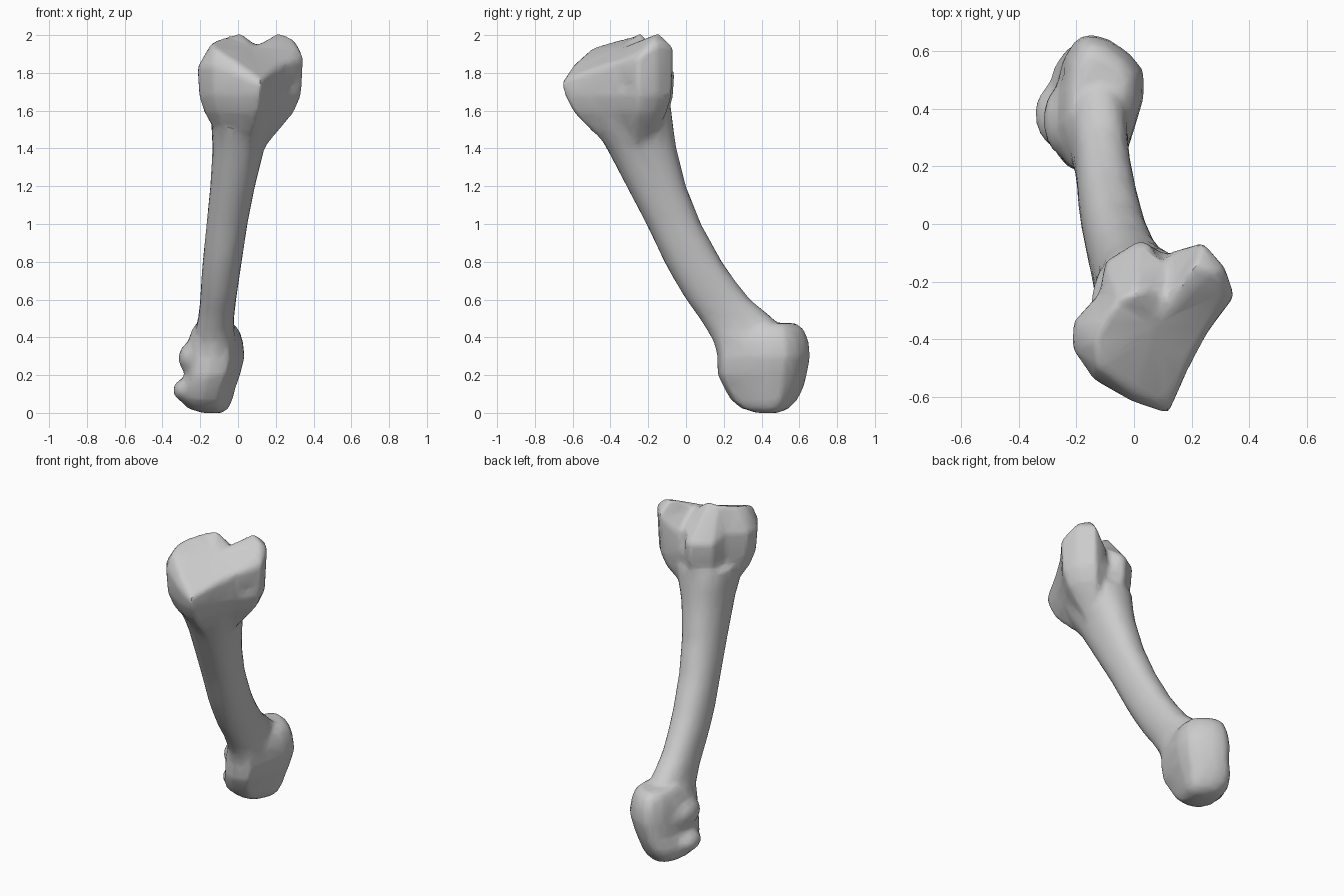
import bpy, bmesh, math
from mathutils import Vector

if "Cube" in bpy.data.objects:
    bpy.data.objects.remove(bpy.data.objects["Cube"])


def loft(name, rings):
    """Closed skin through rings that share one point count."""
    bm = bmesh.new()
    rows = [[bm.verts.new(p) for p in ring] for ring in rings]
    n = len(rows[0])
    for a, b in zip(rows, rows[1:]):
        for i in range(n):
            j = (i + 1) % n
            bm.faces.new((a[i], a[j], b[j], b[i]))
    for row in (rows[0], rows[-1]):
        mid = bm.verts.new(sum((v.co for v in row), Vector()) / n)
        for i in range(n):
            bm.faces.new((row[i], row[(i + 1) % n], mid))
    bmesh.ops.recalc_face_normals(bm, faces=bm.faces)
    me = bpy.data.meshes.new(name)
    bm.to_mesh(me)
    bm.free()
    ob = bpy.data.objects.new(name, me)
    bpy.context.collection.objects.link(ob)
    return ob


def oval(z, x0, x1, y0, y1, n=24, power=0.9):
    ring = []
    for i in range(n):
        a = 2 * math.pi * i / n
        c, s = math.cos(a), math.sin(a)
        ring.append(((x0 + x1) / 2 + (x1 - x0) / 2 * math.copysign(abs(c) ** power, c),
                     (y0 + y1) / 2 + (y1 - y0) / 2 * math.copysign(abs(s) ** power, s), z))
    return ring


def knob(name, loc, size, rot=(0, 0, 0)):
    bpy.ops.mesh.primitive_uv_sphere_add(segments=20, ring_count=12, radius=1, location=loc, rotation=rot)
    ob = bpy.context.object
    ob.name, ob.scale = name, size
    return ob


# Curved shaft: z, x range, y range
sections = [
    (.12, -0.24, -0.06, .28, .50), (.25, -0.24, -0.03, .18, .52),
    (.38, -0.235, -0.01, .145, .53), (.44, -0.225, -0.02, .11, .52),
    (.51, -0.21, -0.02, .065, .45), (.6, -0.20, -0.01, 0, .34), (.7, -0.195, .005, -.06, .26),
    (.8, -0.187, .02, -.115, .19), (1.0, -0.167, .05, -.21, .08),
    (1.2, -0.147, .09, -.315, 0), (1.4, -0.135, .14, -.42, -.05),
    (1.5, -0.14, .18, -.48, -.065), (1.62, -0.15, .22, -.52, -.08)]
shaft = loft("shaft", [oval(*s) for s in sections])

# Lower head: kite-shaped outline (0..1 in x and y), stretched per level
kite = [(.45, 0), (.75, .05), (.88, .3), (1, .55), (1, .74), (.85, .86), (.62, .96),
        (.4, 1), (.25, .96), (.12, .83), (.03, .6), (0, .35), (.15, .08)]
levels = [(0, -.19, -.08, .37, .49), (.025, -.27, -.05, .29, .55), (.07, -.31, -.03, .235, .592),
          (.13, -.31, -.015, .20, .622), (.2, -.285, .01, .165, .642), (.3, -.28, .035, .165, .66),
          (.38, -.265, .025, .16, .652), (.44, -.245, .005, .2, .628), (.475, -.22, -.03, .28, .585)]
lower_head = loft("lower_head", [[(x0 + u * (x1 - x0), y0 + v * (y1 - y0), z) for u, v in kite]
                                 for z, x0, x1, y0, y1 in levels])

# Upper end: flared outline, then the tilted joint surface
rim = [(.12, -.66, 1.75), (.19, -.50, 1.80), (.26, -.37, 1.85), (.35, -.25, 1.88),
       (.315, -.15, 1.95), (.24, -.065, 1.94), (.12, -.10, 1.82), (.02, -.055, 1.80),
       (-.10, -.13, 1.80), (-.12, -.24, 1.84), (-.21, -.34, 1.83), (-.215, -.43, 1.83),
       (-.14, -.54, 1.84), (0, -.62, 1.79)]
plateau = [(.12, -.64, 1.77), (.185, -.48, 1.83), (.25, -.35, 1.87), (.315, -.24, 1.92),
           (.28, -.17, 1.99), (.21, -.14, 2.015), (.11, -.25, 1.945), (.06, -.23, 1.975),
           (.01, -.24, 2.015), (-.05, -.26, 2.0), (-.11, -.34, 1.98), (-.14, -.41, 1.96),
           (-.125, -.50, 1.93), (0, -.59, 1.85)]


def shrunk(z, k):
    return [(.02 + (x - .02) * k, -.27 + (y + .27) * k, z) for x, y, _ in rim]


upper_end = loft("upper_end", [shrunk(1.36, .28), shrunk(1.45, .48), shrunk(1.51, .64),
                               shrunk(1.59, .84), shrunk(1.68, .96), rim, plateau])

# Side bumps of the lower head
side_knob = knob("side_knob", (-.235, .36, .29), (.08, .13, .09))
lower_lip = knob("lower_lip", (-.25, .38, .12), (.095, .12, .07))

# Fuse into one bone
bpy.ops.object.select_all(action='DESELECT')
for ob in (shaft, lower_head, upper_end, side_knob, lower_lip):
    ob.select_set(True)
bpy.context.view_layer.objects.active = shaft
bpy.ops.object.join()
shaft.name = "leg_bone"


def modify(kind, **settings):
    bpy.context.view_layer.objects.active = shaft
    m = shaft.modifiers.new(kind.lower(), kind)
    for key, value in settings.items():
        setattr(m, key, value)
    bpy.ops.object.modifier_apply(modifier=m.name)


def cut(name, loc, size, rot=(0, 0, 0)):
    tool = knob(name, loc, size, rot)
    tool.hide_render = True
    modify('BOOLEAN', operation='DIFFERENCE', object=tool, solver='EXACT')
    bpy.data.objects.remove(tool)


# Shallow hollows, then blend everything and reduce to broad facets
modify('REMESH', mode='VOXEL', voxel_size=0.013)
cut("back_groove", (.10, -.06, 1.80), (.04, .06, .18), (.15, 0, 0))
cut("head_pit", (-.30, .54, .34), (.06, .07, .10))
cut("side_hollow", (.40, -.40, 1.70), (.15, .16, .09), (.5, 0, 0))
modify('REMESH', mode='VOXEL', voxel_size=0.012)
modify('SMOOTH', factor=0.5, iterations=9)
modify('DECIMATE', ratio=0.07)

bpy.ops.object.select_all(action='DESELECT')
shaft.select_set(True)
bpy.ops.object.shade_smooth_by_angle(angle=math.radians(28))
